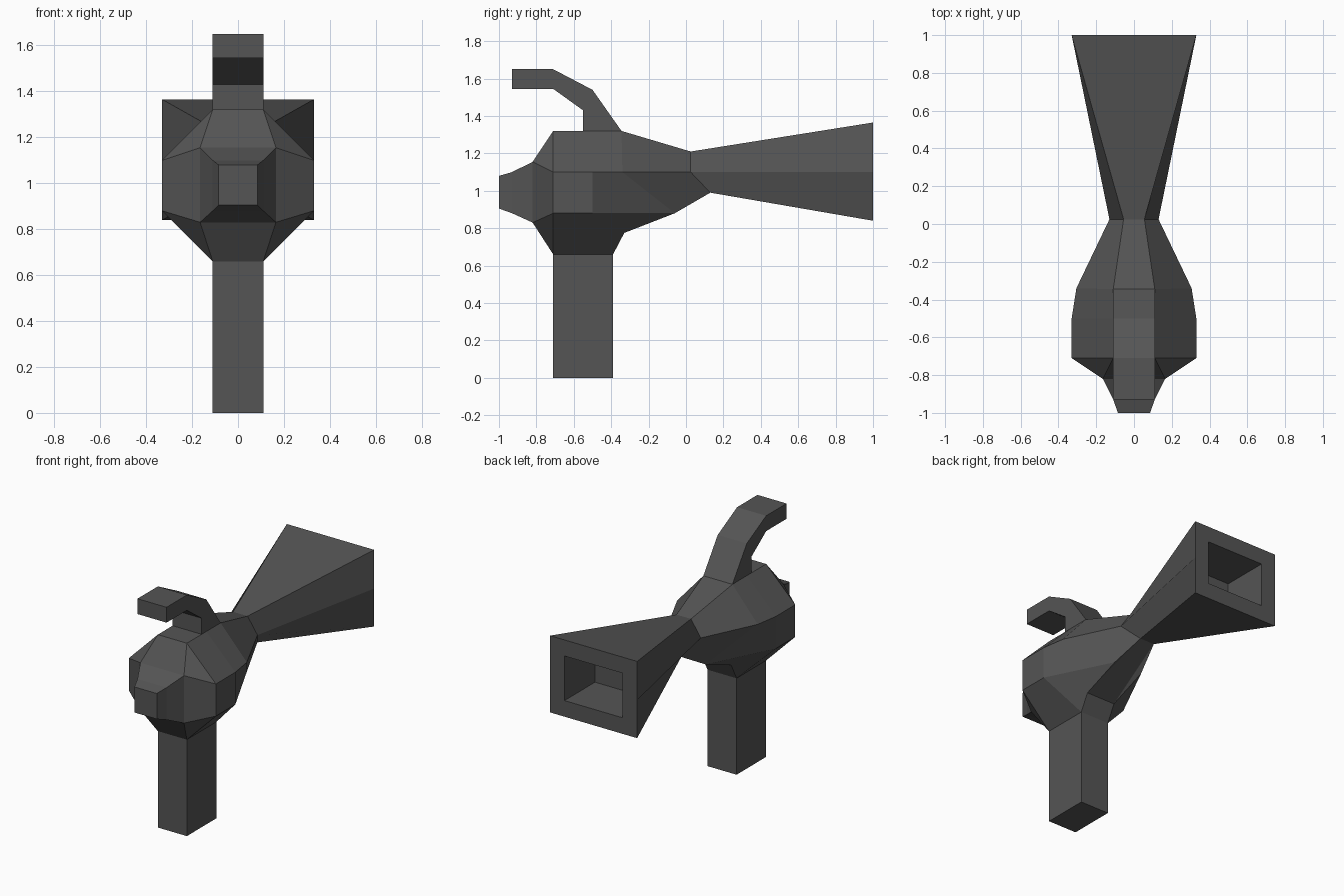
import bpy, bmesh

if "Cube" in bpy.data.objects:
    bpy.data.objects.remove(bpy.data.objects["Cube"])


def finish(name, bm):
    bmesh.ops.remove_doubles(bm, verts=bm.verts, dist=0.0005)
    bmesh.ops.dissolve_degenerate(bm, edges=bm.edges, dist=0.0005)
    bmesh.ops.recalc_face_normals(bm, faces=bm.faces)
    mesh = bpy.data.meshes.new(name)
    bm.to_mesh(mesh)
    bm.free()
    obj = bpy.data.objects.new(name, mesh)
    bpy.context.collection.objects.link(obj)
    mat = bpy.data.materials.get("gunmetal") or bpy.data.materials.new("gunmetal")
    mat.diffuse_color = (0.09, 0.09, 0.09, 1)
    mat.use_nodes = True
    mat.node_tree.nodes["Principled BSDF"].inputs["Base Color"].default_value = mat.diffuse_color
    mesh.materials.append(mat)
    return obj


def loft(name, half_rings):
    """Skin rings; each is the right half from top to bottom, mirrored in x."""
    bm = bmesh.new()
    rings = []
    for half in half_rings:
        full = list(half) + [(-x, y, z) for x, y, z in reversed(half)]
        rings.append([bm.verts.new(p) for p in full])
    for a, b in zip(rings, rings[1:]):
        n = len(a)
        for i in range(n):
            j = (i + 1) % n
            bm.faces.new((a[i], a[j], b[j], b[i]))
    bm.faces.new(rings[0])
    bm.faces.new(rings[-1])
    return finish(name, bm)


def extrude_profile(name, yz, half_width):
    """Side profile given width across x."""
    bm = bmesh.new()
    sides = [[bm.verts.new((s * half_width, y, z)) for y, z in yz] for s in (-1, 1)]
    for s in sides:
        bm.faces.new(s)
    for i in range(len(yz)):
        j = (i + 1) % len(yz)
        bm.faces.new((sides[0][i], sides[0][j], sides[1][j], sides[1][i]))
    return finish(name, bm)


def square(y, x, top, bottom):
    return [(x, y, top)] * 2 + [(x, y, bottom)] * 2


def mouth(y, x, top, bottom):
    return [(x, y, top), (x, y, 1.10), (x, y, bottom)]


# faceted body with a square nose at the front
loft("body", [
    square(-1.0, 0.085, 1.08, 0.905),
    square(-0.93, 0.11, 1.10, 0.88),
    square(-0.82, 0.165, 1.155, 0.83),
    [(0.11, -0.71, 1.32), (0.33, -0.71, 1.10), (0.33, -0.71, 0.88), (0.11, -0.71, 0.66)],
    [(0.11, -0.50, 1.32), (0.33, -0.50, 1.10), (0.33, -0.50, 0.88), (0.11, -0.39, 0.66)],
    [(0.11, -0.345, 1.32), (0.305, -0.34, 1.10), (0.11, -0.06, 0.88), (0.11, -0.33, 0.775)],
    [(0.055, 0.025, 1.21), (0.13, 0.025, 1.10), (0.055, 0.13, 0.99), (0.055, 0.13, 0.99)],
])

# flared horn with a rectangular recess in its mouth
loft("horn", [
    [(0.055, 0.025, 1.21), (0.13, 0.025, 1.10), (0.055, 0.13, 0.99)],
    mouth(1.0, 0.33, 1.365, 0.84),
    mouth(1.0, 0.22, 1.255, 0.95),
    mouth(0.67, 0.22, 1.255, 0.95),
])

# straight grip
extrude_profile("grip", [(-0.71, 0), (-0.39, 0), (-0.39, 0.66), (-0.71, 0.66)], 0.11)

# curved lever on top
extrude_profile("lever", [
    (-0.93, 1.545), (-0.93, 1.65), (-0.71, 1.65), (-0.50, 1.54),
    (-0.345, 1.32), (-0.55, 1.32), (-0.55, 1.43), (-0.71, 1.545)], 0.11)
